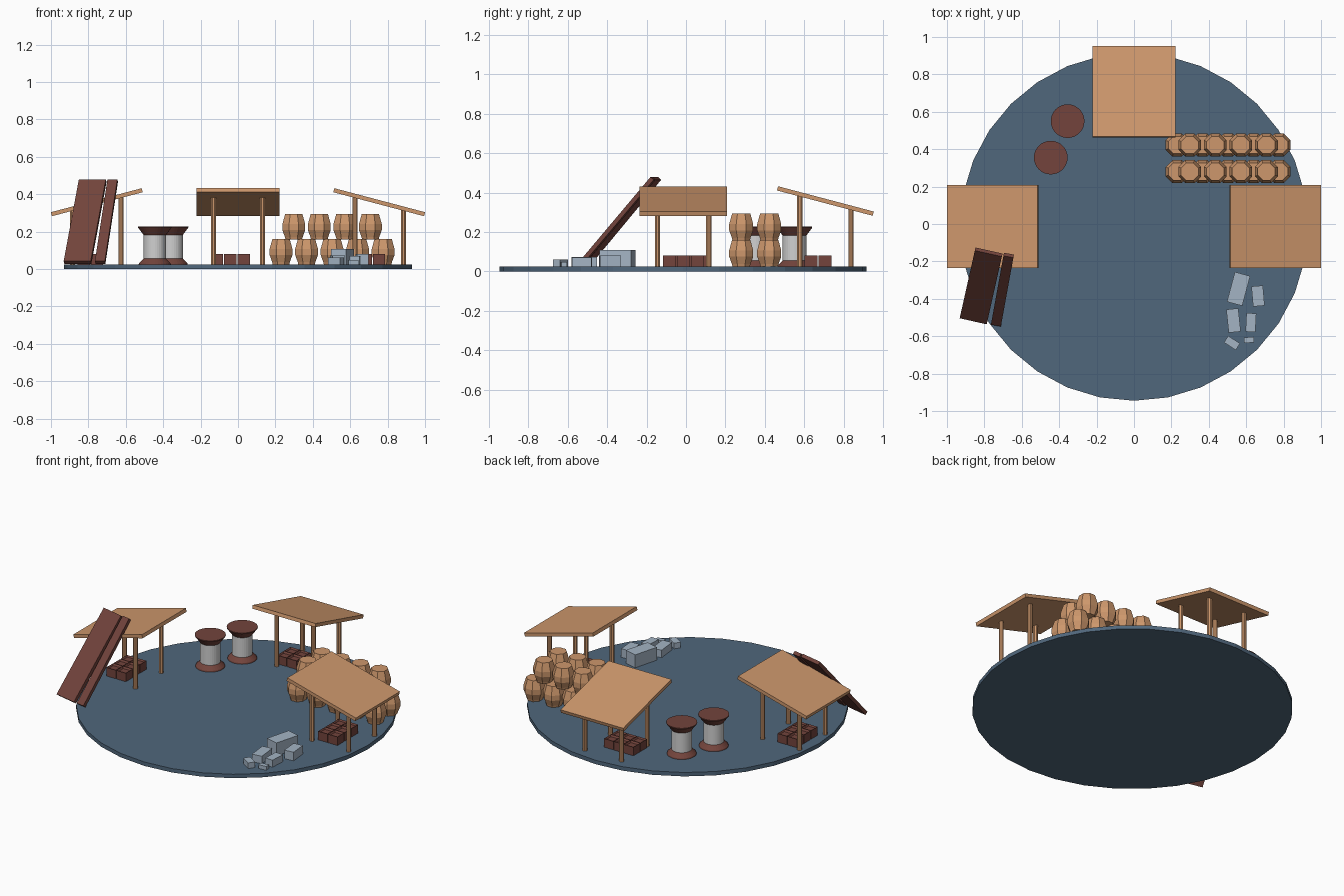
import bpy, bmesh, math
from mathutils import Matrix, Vector

if "Cube" in bpy.data.objects:
    bpy.data.objects.remove(bpy.data.objects["Cube"])


def mat(name, hexcol):
    def lin(c):
        return c / 12.92 if c <= 0.04045 else ((c + 0.055) / 1.055) ** 2.4
    m = bpy.data.materials.new(name)
    m.diffuse_color = [lin(int(hexcol[i:i + 2], 16) / 255) for i in (0, 2, 4)] + [1]
    m.use_nodes = True
    m.node_tree.nodes["Principled BSDF"].inputs["Base Color"].default_value = m.diffuse_color
    return m


WOOD = mat("light wood", "CD976C")
BROWN = mat("red brown", "73443C")
SLATE = mat("slate blue", "50677C")
STONE = mat("pale stone", "A4B4C4")
WHITE = mat("pale grey", "D0D0D0")
GROUND = 0.025


def finish(name, bm, mats, matrix=None):
    bmesh.ops.recalc_face_normals(bm, faces=bm.faces)
    me = bpy.data.meshes.new(name)
    bm.to_mesh(me)
    bm.free()
    ob = bpy.data.objects.new(name, me)
    for m in mats:
        me.materials.append(m)
    if matrix:
        ob.matrix_world = matrix
    bpy.context.collection.objects.link(ob)
    return ob


def box(name, size, m, matrix):
    bm = bmesh.new()
    bmesh.ops.create_cube(bm, size=1)
    bmesh.ops.scale(bm, vec=size, verts=bm.verts)
    return finish(name, bm, [m], matrix)


def lathe(name, profile, sides, mats, loc, bands=None, turn=0.0):
    """Closed solid of revolution from (radius, z) points; bands = material per ring."""
    bm = bmesh.new()
    rings = []
    for r, z in profile:
        rings.append([bm.verts.new((r * math.cos(turn + i * math.tau / sides),
                                    r * math.sin(turn + i * math.tau / sides), z))
                      for i in range(sides)])
    for k in range(len(rings) - 1):
        a, b = rings[k], rings[k + 1]
        for i in range(sides):
            j = (i + 1) % sides
            f = bm.faces.new((a[i], a[j], b[j], b[i]))
            f.material_index = bands[k] if bands else 0
    bm.faces.new(rings[0][::-1])
    bm.faces.new(rings[-1])
    return finish(name, bm, mats, Matrix.Translation(loc))


# round base
lathe("base_disc", [(0.93, 0), (0.93, GROUND)], 32, [SLATE], (0, -0.015, 0))


# stalls: sloping roof on four posts, local +y points outward
def stall(name, x, y, angle):
    frame = Matrix.Translation((x, y, 0)) @ Matrix.Rotation(angle, 4, 'Z')
    slope = math.radians(-14.8)
    box(name + "_roof", (0.445, 0.502, 0.022), WOOD,
        frame @ Matrix.Translation((0, 0, 0.357)) @ Matrix.Rotation(slope, 4, 'X'))
    for sx in (-1, 1):
        for sy in (-1, 1):
            p = frame @ Vector((sx * 0.13, sy * 0.13, 0))
            lathe(name + "_post", [(0.0145, 0.02), (0.0145, 0.355 - sy * 0.034)], 8,
                  [WOOD], p, turn=math.pi / 8)


stall("back_stall", 0, 0.707, 0)
stall("right_stall", 0.755, -0.014, -math.pi / 2)
stall("left_stall", -0.755, -0.014, math.pi / 2)


# small crates with a shallow recessed top, grouped under each stall
def crate(x, y):
    bm = bmesh.new()
    bmesh.ops.create_cube(bm, size=1)
    bmesh.ops.scale(bm, vec=(0.066, 0.066, 0.055), verts=bm.verts)
    top = [max(bm.faces, key=lambda f: f.calc_center_median().z)]
    bmesh.ops.inset_region(bm, faces=top, thickness=0.008)
    bmesh.ops.translate(bm, vec=(0, 0, -0.01), verts=top[0].verts)
    finish("crate", bm, [BROWN], Matrix.Translation((x, y, GROUND + 0.0275)))


for cx, cy, nx, ny in ((-0.041, 0.67, 3, 2), (0.718, -0.013, 2, 3), (-0.79, 0.0, 2, 3)):
    for i in range(nx):
        for j in range(ny):
            crate(cx + (i - (nx - 1) / 2) * 0.071, cy + (j - (ny - 1) / 2) * 0.071)

# spools: flared brown ends on a pale core
for x, y in ((-0.355, 0.55), (-0.445, 0.355)):
    lathe("spool", [(0.086, GROUND), (0.084, 0.032), (0.06, 0.056), (0.06, 0.182),
                    (0.09, 0.222), (0.09, 0.227)], 32, [BROWN, WHITE], (x, y, 0),
          bands=[0, 0, 1, 0, 0])

# stacked barrels: five below, four above, in two rows
for y in (0.28, 0.422):
    for count, z in ((5, GROUND), (4, 0.158)):
        for i in range(count):
            x = 0.503 + (i - (count - 1) / 2) * 0.1365
            lathe("barrel", [(0.048, 0), (0.051, 0.012), (0.066, 0.05), (0.066, 0.082),
                             (0.054, 0.122), (0.05, 0.135)], 8, [WOOD], (x, y, z),
                  turn=math.pi / 8)


# leaning planks
def plank(name, bottom, top, width):
    b, t = Vector(bottom), Vector(top)
    up = (t - b).normalized()
    side = up.cross(Vector((0, 0, 1))).normalized()
    rot = Matrix((side, up, side.cross(up))).transposed().to_4x4()
    box(name, (width, (t - b).length, 0.022), BROWN, Matrix.Translation((b + t) / 2) @ rot)


plank("wide_plank", (-0.858, -0.512, 0.035), (-0.777, -0.15, 0.472), 0.148)
plank("narrow_plank", (-0.737, -0.535, 0.035), (-0.67, -0.167, 0.472), 0.054)

# scattered stone blocks: x, y, width, length, height, turn
for x, y, w, l, h, a in ((0.559, -0.347, 0.085, 0.165, 0.083, -15),
                         (0.663, -0.385, 0.062, 0.108, 0.055, 5),
                         (0.532, -0.516, 0.065, 0.125, 0.048, 6),
                         (0.625, -0.527, 0.053, 0.10, 0.045, -3),
                         (0.524, -0.636, 0.075, 0.042, 0.036, -33),
                         (0.615, -0.62, 0.053, 0.03, 0.024, 6)):
    box("stone_block", (w, l, h), STONE, Matrix.Translation((x, y, GROUND + h / 2))
        @ Matrix.Rotation(math.radians(a), 4, 'Z'))
